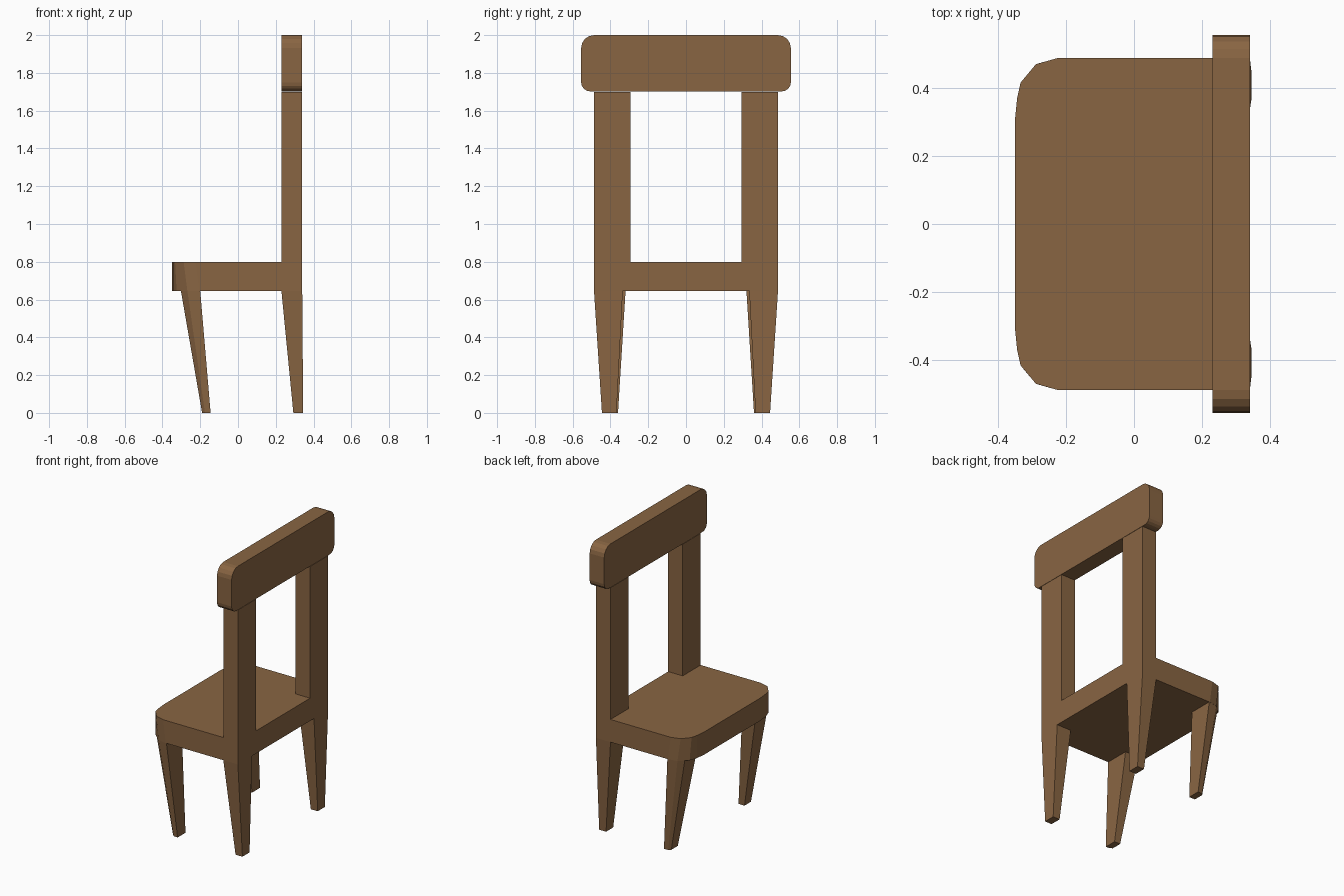
import bpy, bmesh
from math import sin, cos, pi

if "Cube" in bpy.data.objects:
    bpy.data.objects.remove(bpy.data.objects["Cube"])

wood = bpy.data.materials.new("wood")
wood.diffuse_color = (0.25, 0.13, 0.055, 1)
wood.use_nodes = True
wood.node_tree.nodes["Principled BSDF"].inputs["Base Color"].default_value = wood.diffuse_color


def loft(name, lower, upper):
    """Closed solid between two matching rings of 3D points."""
    bm = bmesh.new()
    a = [bm.verts.new(p) for p in lower]
    b = [bm.verts.new(p) for p in upper]
    n = len(a)
    bm.faces.new(a)
    bm.faces.new(b)
    for i in range(n):
        j = (i + 1) % n
        bm.faces.new((a[i], a[j], b[j], b[i]))
    bmesh.ops.recalc_face_normals(bm, faces=bm.faces)
    me = bpy.data.meshes.new(name)
    bm.to_mesh(me)
    bm.free()
    me.materials.append(wood)
    ob = bpy.data.objects.new(name, me)
    bpy.context.collection.objects.link(ob)
    return ob


def ring(points, z, side=1):
    return [(x, y * side, z) for x, y in points]


def rect(x0, x1, y0, y1):
    return [(x0, y0), (x1, y0), (x1, y1), (x0, y1)]


def mirrored(half):
    return half + [(x, -y) for x, y in reversed(half)]


# Seat slab with rounded front corners
SEAT_Z, SEAT_TOP = 0.645, 0.80
top = [(0.34, 0.487), (-0.225, 0.487), (-0.288, 0.469), (-0.333, 0.415),
       (-0.343, 0.37), (-0.35, 0.30)]
bottom = [(0.34, 0.487), (-0.205, 0.487), (-0.268, 0.475), (-0.325, 0.425),
          (-0.343, 0.37), (-0.35, 0.30)]
loft("seat", ring(mirrored(bottom), SEAT_Z), ring(mirrored(top), SEAT_TOP))

# Tapered legs and back posts, both sides
front_top = [(-0.20, 0.32), (-0.20, 0.487), (-0.268, 0.475), (-0.302, 0.445), (-0.302, 0.32)]
front_foot = [(-0.145, 0.36), (-0.145, 0.445), (-0.175, 0.442), (-0.19, 0.43), (-0.19, 0.36)]
for side, label in ((-1, "right"), (1, "left")):
    loft("front_leg_" + label, ring(front_foot, 0, side), ring(front_top, SEAT_Z, side))
    loft("back_leg_" + label,
         ring(rect(0.293, 0.345, 0.368, 0.445), 0, side),
         ring(rect(0.23, 0.34, 0.335, 0.487), SEAT_Z, side))
    post = rect(0.23, 0.34, 0.293, 0.487)
    loft("back_post_" + label, ring(post, SEAT_TOP, side), ring(post, 1.70, side))

# Top rail with rounded ends
profile = []
for cy, cz, r, start in ((0.487, 1.932, 0.068, 0), (-0.487, 1.932, 0.068, pi / 2),
                         (-0.507, 1.75, 0.048, pi), (0.507, 1.75, 0.048, 1.5 * pi)):
    for i in range(5):
        t = start + i * pi / 8
        profile.append((cy + r * cos(t), cz + r * sin(t)))
loft("top_rail", [(0.23, y, z) for y, z in profile], [(0.34, y, z) for y, z in profile])
